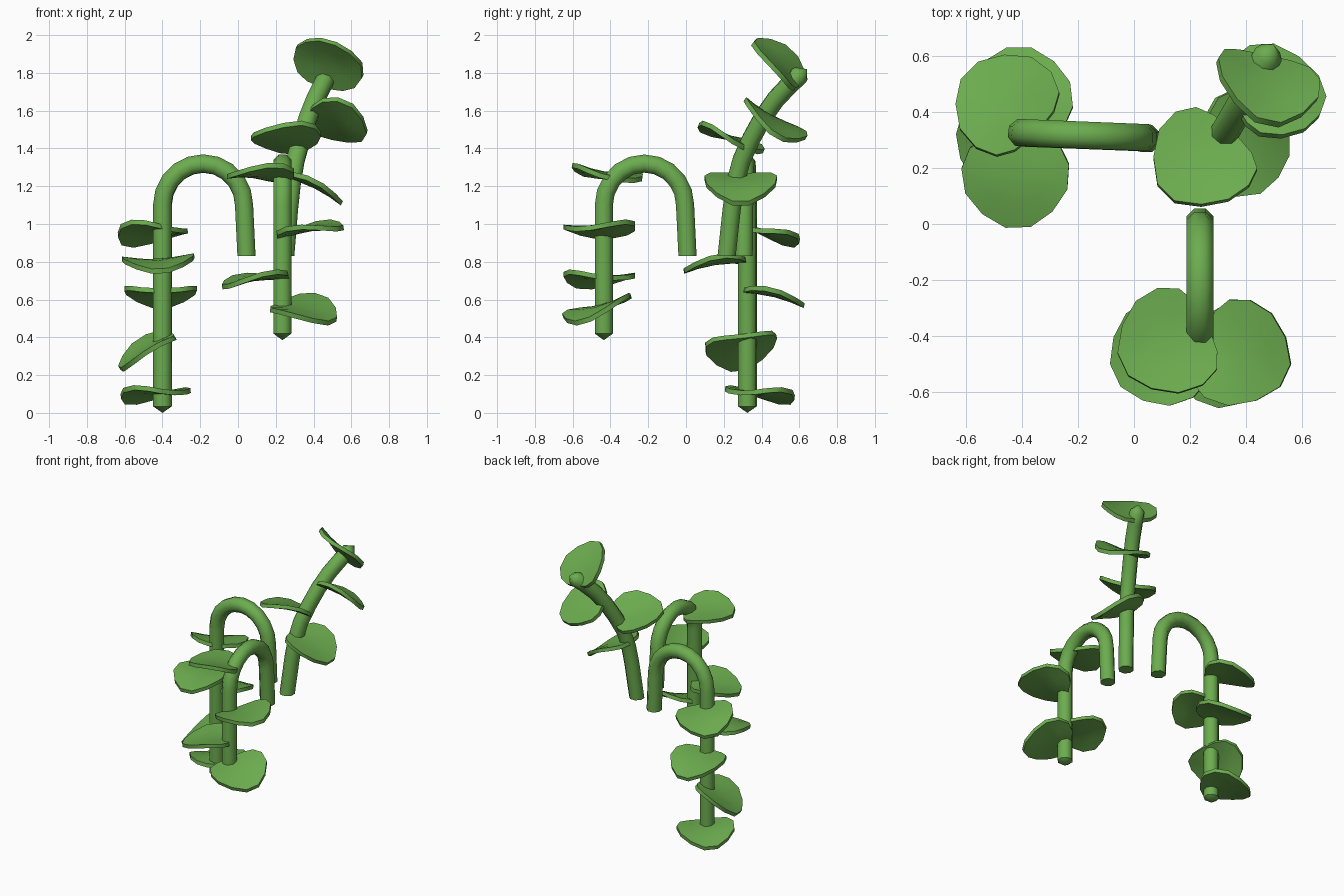
import bpy, bmesh, math
from mathutils import Vector

if "Cube" in bpy.data.objects:
    bpy.data.objects.remove(bpy.data.objects["Cube"])

green = bpy.data.materials.new("leaf green")
green.diffuse_color = (0.15, 0.415, 0.078, 1)
green.use_nodes = True
green.node_tree.nodes["Principled BSDF"].inputs["Base Color"].default_value = green.diffuse_color


def finish(bm, name, angle):
    bmesh.ops.recalc_face_normals(bm, faces=bm.faces)
    me = bpy.data.meshes.new(name)
    bm.to_mesh(me)
    bm.free()
    me.materials.append(green)
    ob = bpy.data.objects.new(name, me)
    bpy.context.collection.objects.link(ob)
    bpy.ops.object.select_all(action='DESELECT')
    ob.select_set(True)
    bpy.context.view_layer.objects.active = ob
    bpy.ops.object.shade_smooth_by_angle(angle=math.radians(angle))
    return ob


def stem(name, path, tip, r=0.052, sides=8):
    """Tube along path; the flat cut is at the start, a short cone 'tip' closes the end."""
    pts = [Vector(p) for p in path]
    bm = bmesh.new()
    rings, side = [], None
    for i, p in enumerate(pts):
        t = (pts[min(i + 1, len(pts) - 1)] - pts[max(i - 1, 0)]).normalized()
        if i == 0:
            t = Vector((0, 0, 1))          # level cut end
            side = Vector((1, 0, 0))
        side = (side - t * side.dot(t)).normalized()
        up = t.cross(side)
        rings.append([bm.verts.new(p + r * (side * math.cos(a) + up * math.sin(a)))
                      for a in [math.tau * (k + 0.5) / sides for k in range(sides)]])
    for a, b in zip(rings, rings[1:]):
        for k in range(sides):
            bm.faces.new((a[k], a[(k + 1) % sides], b[(k + 1) % sides], b[k]))
    bm.faces.new(rings[0])
    end = bm.verts.new(tip)
    for k in range(sides):
        bm.faces.new((rings[-1][k], rings[-1][(k + 1) % sides], end))
    return finish(bm, name, 50)


def arch(cut, top, foot, z_bend, z_foot):
    """Cane path: from the cut end up, over a half circle and down to the foot."""
    a, b = Vector(top), Vector(foot)
    mid, half = (a + b) / 2, (a - b) / 2
    path = [(*cut, 0.83)]
    for i in range(11):
        t = math.pi * i / 10
        p = mid + half * math.cos(t)
        path.append((p.x, p.y, z_bend + 0.22 * math.sin(t)))
    path.append((*foot, z_foot + 0.035))
    return path, (*foot, z_foot)


# Stems: two arching canes and one rising, leaning cane
p, tip = arch((0.045, 0.305), (0.032, 0.308), (-0.40, 0.325), 1.1, 0.0)
for_a = stem("left_arched_stem", p, tip)
p, tip = arch((0.235, 0.008), (0.235, -0.005), (0.235, -0.435), 1.1, 0.385)
stem("front_arched_stem", p, tip)
stem("rising_stem", [(0.25, 0.215, 0.83), (0.27, 0.242, 1.08), (0.285, 0.262, 1.22),
                     (0.305, 0.295, 1.34), (0.335, 0.345, 1.45), (0.37, 0.405, 1.56),
                     (0.41, 0.475, 1.66), (0.45, 0.55, 1.74), (0.48, 0.605, 1.79)],
     (0.498, 0.64, 1.82))

# Half outline of a leaf: u along the leaf from its blunt base, v across
HALF = [(0.0, 0.10), (0.03, 0.16), (0.10, 0.192), (0.19, 0.182),
        (0.27, 0.125), (0.325, 0.045)]
OUTLINE = [(-0.01, 0)] + HALF + [(u, -v) for u, v in reversed(HALF)]


def leaf(name, center, heading, gx, gy, thick=0.026):
    """Leaf lying in the plane with slopes gx, gy, pointing to 'heading' degrees."""
    c, h = Vector(center), math.radians(heading)
    n = Vector((-gx, -gy, 1)).normalized()
    u = Vector((math.cos(h), math.sin(h), 0))
    u = (u - n * u.dot(n)).normalized()
    v = n.cross(u)
    bm = bmesh.new()

    def vert(a, b, off):
        bend = -0.7 * a * a + 0.6 * b * b      # drooping tip, raised sides
        return bm.verts.new(c + u * a + v * b + n * (bend + off))

    rims = []
    for off in (thick / 2, -thick / 2):
        mid = vert(0, 0, off)
        inner = [vert((a - 0.16) * 0.55, b * 0.55, off) for a, b in OUTLINE]
        rim = [vert(a - 0.16, b, off) for a, b in OUTLINE]
        rims.append(rim)
        for k in range(len(rim)):
            j = (k + 1) % len(rim)
            bm.faces.new((mid, inner[k], inner[j]))
            bm.faces.new((inner[k], rim[k], rim[j], inner[j]))
    a, b = rims
    for k in range(len(a)):
        j = (k + 1) % len(a)
        bm.faces.new((a[k], a[j], b[j], b[k]))
    return finish(bm, name, 40)


# Leaves: centre, heading, slope in x, slope in y
LEAVES = {
    "left_stem_leaf": [((-0.455, 0.41, 0.10), 135, 0.09, -0.13),
                       ((-0.49, 0.29, 0.335), 190, 0.6, 0.22),
                       ((-0.41, 0.47, 0.625), 90, 0.0, -0.25),
                       ((-0.42, 0.15, 0.795), 272, 0.04, 0.16),
                       ((-0.47, 0.44, 0.95), 135, 0.08, -0.28)],
    "front_stem_leaf": [((0.36, -0.48, 0.545), 330, -0.13, 0.35),
                        ((0.08, -0.47, 0.71), 205, 0.15, 0.02),
                        ((0.39, -0.47, 0.975), 335, 0.14, 0.02),
                        ((0.11, -0.43, 1.265), 205, 0.0, -0.15)],
    "rising_stem_leaf": [((0.41, 0.29, 1.2), 0, -0.5, 0.0),
                         ((0.235, 0.22, 1.46), 225, 0.0, -0.4),
                         ((0.52, 0.47, 1.535), 20, -0.25, -0.65),
                         ((0.475, 0.49, 1.86), 258, -0.5, -1.05)],
}
for name, items in LEAVES.items():
    for i, args in enumerate(items, 1):
        leaf(f"{name}_{i}", *args)
